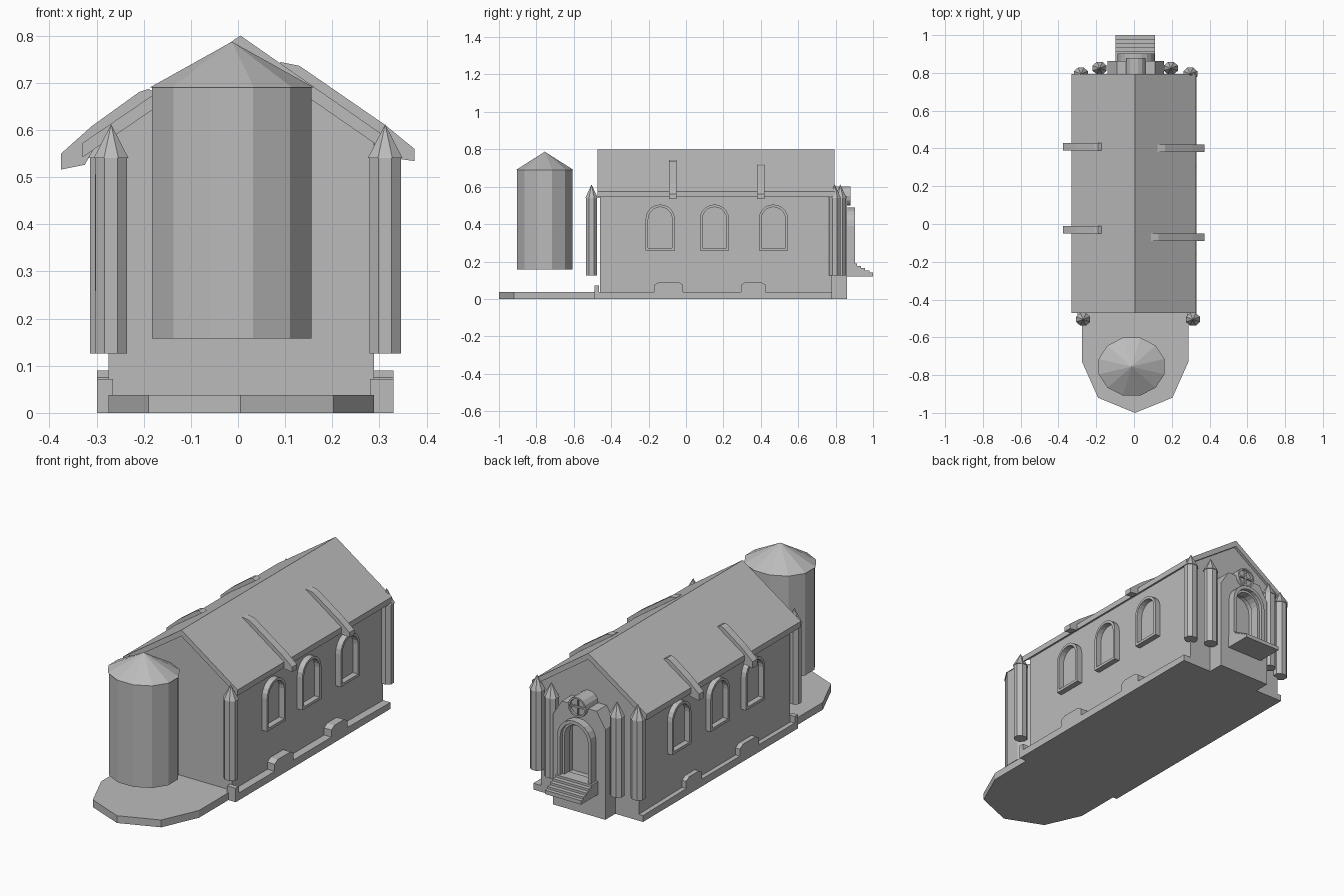
import bpy, bmesh, math

if "Cube" in bpy.data.objects:
    bpy.data.objects.remove(bpy.data.objects["Cube"])

stone = bpy.data.materials.new("stone_grey")
stone.diffuse_color = (0.5, 0.5, 0.5, 1)
stone.use_nodes = True
stone.node_tree.nodes["Principled BSDF"].inputs["Base Color"].default_value = stone.diffuse_color


def finish(name, bm):
    bmesh.ops.recalc_face_normals(bm, faces=bm.faces)
    me = bpy.data.meshes.new(name)
    bm.to_mesh(me)
    bm.free()
    me.materials.append(stone)
    ob = bpy.data.objects.new(name, me)
    bpy.context.collection.objects.link(ob)
    return ob


def place(axis, p, d):
    """Map a 2D profile point and a depth to 3D along the given axis."""
    return {'X': (d, p[0], p[1]), 'Y': (p[0], d, p[1]), 'Z': (p[0], p[1], d)}[axis]


def prism(name, prof, axis, a, b):
    bm = bmesh.new()
    lo = [bm.verts.new(place(axis, p, a)) for p in prof]
    hi = [bm.verts.new(place(axis, p, b)) for p in prof]
    bm.faces.new(lo)
    bm.faces.new(hi)
    n = len(prof)
    for i in range(n):
        j = (i + 1) % n
        bm.faces.new((lo[i], lo[j], hi[j], hi[i]))
    return finish(name, bm)


def ring(name, outer, inner, axis, a, b):
    """Closed frame between two matching outlines."""
    bm = bmesh.new()
    loops = [[bm.verts.new(place(axis, p, d)) for p in prof]
             for prof, d in ((outer, a), (outer, b), (inner, b), (inner, a))]
    n = len(outer)
    for k in range(4):
        s, t = loops[k], loops[(k + 1) % 4]
        for i in range(n):
            j = (i + 1) % n
            bm.faces.new((s[i], s[j], t[j], t[i]))
    return finish(name, bm)


def turned(name, rings, cx, cy, n, sy=1.0):
    """Faceted post: rings of (radius, height), closed bottom, pointed top."""
    bm = bmesh.new()
    loops = []
    for r, z in rings[:-1]:
        ang = [2 * math.pi * (i + 0.5) / n for i in range(n)]
        loops.append([bm.verts.new((cx + r * math.cos(t), cy + r * sy * math.sin(t), z)) for t in ang])
    tip = bm.verts.new((cx, cy, rings[-1][1]))
    bm.faces.new(loops[0])
    for s, t in zip(loops, loops[1:]):
        for i in range(n):
            j = (i + 1) % n
            bm.faces.new((s[i], s[j], t[j], t[i]))
    for i in range(n):
        bm.faces.new((loops[-1][i], loops[-1][(i + 1) % n], tip))
    return finish(name, bm)


def arch(c, w, z0, z1, n=10):
    """Round-headed outline of half width w."""
    pts = [(c - w, z0), (c + w, z0)]
    return pts + [(c + w * math.cos(math.pi * i / n), z1 - w + w * math.sin(math.pi * i / n))
                  for i in range(n + 1)]


def circle(cx, cz, r, n=14):
    return [(cx + r * math.cos(2 * math.pi * i / n), cz + r * math.sin(2 * math.pi * i / n)) for i in range(n)]


# hall walls with gables
prism("hall_walls", [(-0.275, 0), (0.288, 0), (0.288, 0.585), (0.005, 0.78), (-0.275, 0.585)],
      'Y', -0.46, 0.78)

# roof
prism("roof", [(-0.33, 0.572), (0.005, 0.80), (0.328, 0.575), (0.328, 0.545), (0.005, 0.768), (-0.33, 0.542)],
      'Y', -0.472, 0.795)

# front apron
prism("front_apron", [(-0.275, -0.44), (-0.275, -0.73), (-0.19, -0.92), (0.005, -1.0),
                      (0.203, -0.92), (0.288, -0.73), (0.288, -0.44)], 'Z', 0, 0.038)

# side plinths with raised blocks
plinth = [(-0.49, 0), (-0.49, 0.072), (-0.465, 0.072), (-0.465, 0.038)]
for y0, y1 in ((-0.17, -0.015), (0.295, 0.425)):
    plinth += [(y0, 0.038), (y0, 0.075), (y0 + 0.025, 0.09), (y1 - 0.025, 0.09), (y1, 0.075), (y1, 0.038)]
plinth += [(0.78, 0.033), (0.78, 0)]
prism("left_plinth", plinth, 'X', -0.299, -0.265)
prism("right_plinth", plinth, 'X', 0.28, 0.33)

# side windows
for side, a, b in (("left", -0.303, -0.27), ("right", 0.28, 0.318)):
    for i, y in enumerate((-0.138, 0.152, 0.467)):
        ring(f"{side}_window_frame_{i + 1}", arch(y, 0.078, 0.258, 0.505),
             arch(y, 0.064, 0.272, 0.491), 'X', a, b)

# roof ribs hooked over the eaves
rib_left = [(-0.165, 0.675), (-0.19, 0.687), (-0.21, 0.68), (-0.31, 0.608), (-0.375, 0.55),
            (-0.375, 0.516), (-0.325, 0.526), (-0.30, 0.57)]
rib_right = [(0.085, 0.735), (0.09, 0.744), (0.13, 0.736), (0.31, 0.612), (0.374, 0.56),
             (0.374, 0.534), (0.33, 0.54), (0.30, 0.57)]
for i, (yl, yr) in enumerate(((-0.03, -0.07), (0.41, 0.40))):
    prism(f"left_roof_rib_{i + 1}", rib_left, 'Y', yl - 0.02, yl + 0.02)
    dx = 0.035 * i
    prism(f"right_roof_rib_{i + 1}", [(x + dx * (x < 0.2), z - 0.69 * dx * (x < 0.2)) for x, z in rib_right],
          'Y', yr - 0.02, yr + 0.02)

# corner columns with pointed caps
for i, (x, y) in enumerate(((-0.269, -0.505), (0.312, -0.505), (-0.281, 0.795),
                            (0.298, 0.795), (-0.182, 0.825), (0.195, 0.825))):
    turned(f"column_{i + 1}", [(0.036, 0.126), (0.036, 0.54), (0.04, 0.54), (0, 0.612)], x, y, 8, 0.9)

# round front tower
turned("tower", [(0.175, 0.158), (0.175, 0.69), (0.18, 0.69), (0, 0.787)], -0.013, -0.755, 12, 0.88)

# porch with arched door recess
cx = 0.01
porch = prism("porch", [(cx - 0.15, 0), (cx + 0.15, 0), (cx + 0.15, 0.47), (cx + 0.10, 0.55),
                        (cx - 0.10, 0.55), (cx - 0.15, 0.47)], 'Y', 0.76, 0.862)
cutter = prism("door_cutter", arch(cx, 0.075, 0.18, 0.47), 'Y', 0.81, 0.95)
cutter.hide_render = True
cutter.hide_viewport = True
cut = porch.modifiers.new("door_recess", 'BOOLEAN')
cut.operation = 'DIFFERENCE'
cut.solver = 'EXACT'
cut.object = cutter
bpy.context.view_layer.update()
baked = bpy.data.meshes.new_from_object(porch.evaluated_get(bpy.context.evaluated_depsgraph_get()))
porch.modifiers.clear()
porch.data = baked
bpy.data.objects.remove(cutter)

# door surround, two steps deep
ring("door_surround_outer", arch(cx, 0.098, 0.17, 0.488), arch(cx, 0.08, 0.175, 0.47), 'Y', 0.85, 0.903)
ring("door_surround_inner", arch(cx, 0.085, 0.172, 0.475), arch(cx, 0.068, 0.18, 0.458), 'Y', 0.84, 0.885)

# round window with cross bars above the door
ring("round_window_rim", circle(cx, 0.55, 0.052), circle(cx, 0.55, 0.043), 'Y', 0.77, 0.88)
prism("round_window_pane", circle(cx, 0.55, 0.045), 'Y', 0.77, 0.868)
prism("round_window_bar_upright", [(cx - 0.004, 0.505), (cx + 0.004, 0.505),
                                   (cx + 0.004, 0.595), (cx - 0.004, 0.595)], 'Y', 0.86, 0.876)
prism("round_window_bar_level", [(cx - 0.045, 0.546), (cx + 0.045, 0.546),
                                 (cx + 0.045, 0.554), (cx - 0.045, 0.554)], 'Y', 0.86, 0.876)

# door steps
steps = [(0.85, 0.12), (1.0, 0.12), (1.0, 0.14)]
for i in range(4):
    y, z = 0.98 - 0.022 * i, 0.14 + 0.012 * i
    steps += [(y, z), (y, z + 0.012)]
steps += [(0.85, 0.188)]
prism("door_steps", steps, 'X', -0.098, 0.11)
